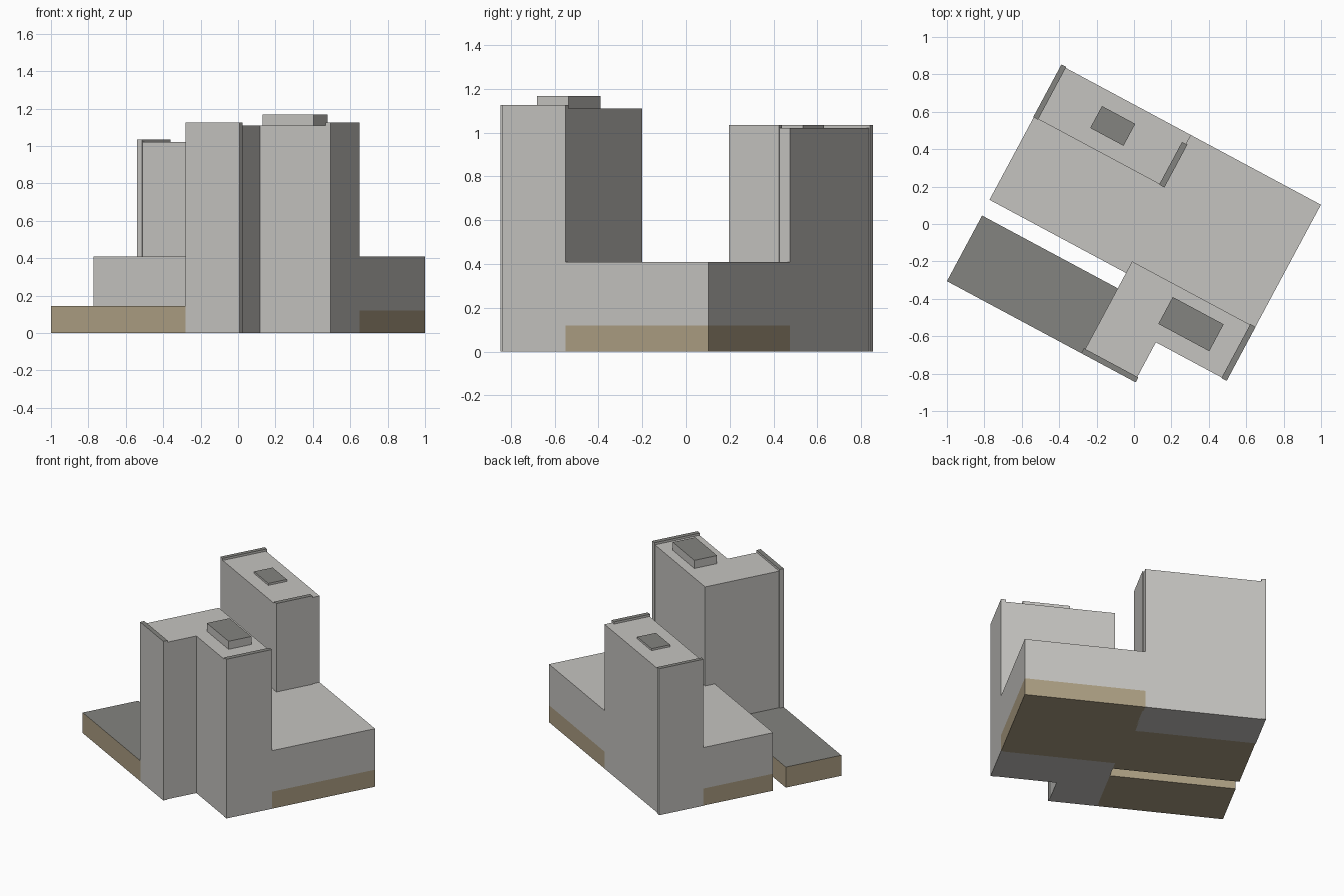
import bpy, bmesh, math

if "Cube" in bpy.data.objects:
    bpy.data.objects.remove(bpy.data.objects["Cube"])

ANGLE = math.radians(-28.2)  # the whole site is turned about z
C, S = math.cos(ANGLE), math.sin(ANGLE)


def material(name, rgb):
    m = bpy.data.materials.new(name)
    m.diffuse_color = (*rgb, 1)
    m.use_nodes = True
    m.node_tree.nodes["Principled BSDF"].inputs["Base Color"].default_value = m.diffuse_color
    return m


WALL = material("light grey concrete", (0.56, 0.55, 0.525))
ROOF = material("dark grey roofing", (0.23, 0.23, 0.215))
BASE = material("tan stone", (0.41, 0.34, 0.225))


def prism(name, pts, levels, sides, top, bottom):
    """Extrude a site-plan outline through z levels, one side material per storey band."""
    bm = bmesh.new()
    mats = [WALL, ROOF, BASE]
    rings = [[bm.verts.new((u * C - v * S, u * S + v * C, z)) for u, v in pts] for z in levels]
    n = len(pts)
    for k, side in enumerate(sides):
        for i in range(n):
            j = (i + 1) % n
            f = bm.faces.new((rings[k][i], rings[k][j], rings[k + 1][j], rings[k + 1][i]))
            f.material_index = mats.index(side)
    bm.faces.new(rings[0][::-1]).material_index = mats.index(bottom)
    bm.faces.new(rings[-1]).material_index = mats.index(top)
    bmesh.ops.recalc_face_normals(bm, faces=bm.faces)
    me = bpy.data.meshes.new(name)
    bm.to_mesh(me)
    bm.free()
    for m in mats:
        me.materials.append(m)
    ob = bpy.data.objects.new(name, me)
    bpy.context.collection.objects.link(ob)


def rect(u0, u1, v0, v1):
    return [(u0, v0), (u1, v0), (u1, v1), (u0, v1)]


# Podium wrapped around both towers, with a tan ground storey
podium = [(-0.742, -0.251), (0.086, -0.251), (0.086, -0.181), (0.832, -0.181),
          (0.832, 0.563), (0.044, 0.563), (0.044, 0.252), (-0.742, 0.252)]
prism("podium", podium, [0, 0.12, 0.41], [BASE, WALL], WALL, BASE)

# Low annex beside the front tower
prism("low_annex", rect(-0.737, 0.086, -0.742, -0.344), [0, 0.145], [BASE], ROOF, BASE)

# Front tower (L-shaped) and rear tower
front = [(0.086, -0.736), (0.402, -0.736), (0.402, -0.502), (0.827, -0.502),
         (0.827, -0.181), (0.086, -0.181)]
prism("front_tower", front, [0, 1.11], [WALL], WALL, WALL)
prism("rear_tower", rect(-0.738, 0.044, 0.252, 0.563), [0, 1.02], [WALL], WALL, WALL)

# End walls that rise past the roofs, with dark caps
for name, r, z in [("front_tower_arm_end_wall", rect(0.078, 0.408, -0.742, -0.712), 1.125),
                   ("front_tower_side_end_wall", rect(0.801, 0.833, -0.505, -0.178), 1.125),
                   ("rear_tower_left_end_wall", rect(-0.745, -0.716, 0.249, 0.569), 1.035),
                   ("rear_tower_right_end_wall", rect(0.019, 0.051, 0.249, 0.508), 1.035)]:
    prism(name, r, [0, z], [WALL], ROOF, WALL)

# Rooftop plant rooms
prism("front_plant_room", rect(0.367, 0.676, -0.409, -0.246), [1.11, 1.167], [WALL], ROOF, WALL)
prism("rear_plant_room", rect(-0.449, -0.247, 0.342, 0.475), [1.02, 1.034], [WALL], ROOF, WALL)
